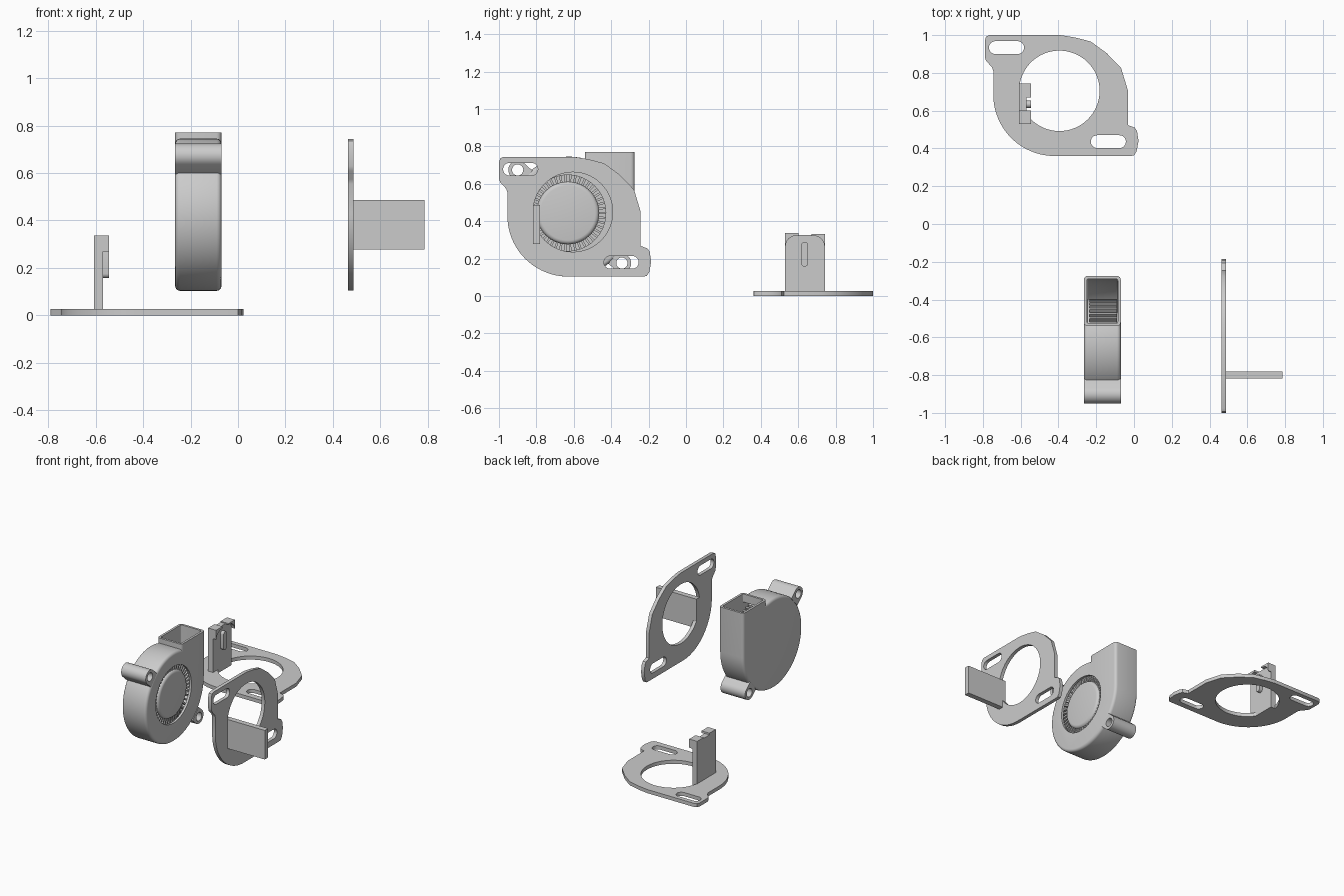
import bpy, bmesh
from math import sin, cos, acos, radians, degrees, pi, atan2
from mathutils import Vector, Matrix

if "Cube" in bpy.data.objects:
    bpy.data.objects.remove(bpy.data.objects["Cube"])


def prism(name, pts, lo, hi, axis='z', bevel=0.0):
    """Extrude a 2D outline along z (outline in x,y) or x (outline in y,z)."""
    bm = bmesh.new()
    put = (lambda p: (lo, p[0], p[1])) if axis == 'x' else (lambda p: (p[0], p[1], lo))
    face = bm.faces.new([bm.verts.new(put(p)) for p in pts])
    res = bmesh.ops.extrude_face_region(bm, geom=[face])
    top = [v for v in res['geom'] if isinstance(v, bmesh.types.BMVert)]
    d = Vector((hi - lo, 0, 0)) if axis == 'x' else Vector((0, 0, hi - lo))
    bmesh.ops.translate(bm, verts=top, vec=d)
    bmesh.ops.recalc_face_normals(bm, faces=bm.faces)
    if bevel:
        k = 0 if axis == 'x' else 2
        rim = [e for e in bm.edges if abs(e.verts[0].co[k] - e.verts[1].co[k]) < 1e-6]
        bmesh.ops.bevel(bm, geom=rim, offset=bevel, segments=4, profile=0.5, affect='EDGES')
    me = bpy.data.meshes.new(name)
    bm.to_mesh(me)
    bm.free()
    ob = bpy.data.objects.new(name, me)
    bpy.context.collection.objects.link(ob)
    return ob


def arc(cx, cy, rx, ry, a0, a1, n):
    return [(cx + rx * cos(radians(a0 + (a1 - a0) * i / n)),
             cy + ry * sin(radians(a0 + (a1 - a0) * i / n))) for i in range(n + 1)]


def circle(cx, cy, r, n=48):
    return arc(cx, cy, r, r, 0, 360, n)[:-1]


def slot(cx, cy, half, r):
    return arc(cx + half - r, cy, r, r, -90, 90, 12) + arc(cx - half + r, cy, r, r, 90, 270, 12)


def rect(x0, x1, y0, y1):
    return [(x0, y0), (x1, y0), (x1, y1), (x0, y1)]


def cut(ob, cutters):
    for c in cutters:
        m = ob.modifiers.new("cut", 'BOOLEAN')
        m.operation, m.object, m.solver = 'DIFFERENCE', c, 'EXACT'
        bpy.context.view_layer.update()
        dg = bpy.context.evaluated_depsgraph_get()
        me = bpy.data.meshes.new_from_object(ob.evaluated_get(dg))
        ob.modifiers.clear()
        ob.data = me
        bpy.data.objects.remove(c)


# Slotted mounting plate, shared by both brackets
def plate(name, thick):
    outline = [(-0.39, 1.0), (-0.31, 0.987), (-0.229, 0.966), (-0.145, 0.905), (-0.068, 0.825),
               (-0.033, 0.709), (-0.033, 0.524), (0.004, 0.51), (0.016, 0.492), (0.024, 0.44),
               (0.014, 0.385), (0.0, 0.363), (-0.02, 0.36)]
    outline += arc(-0.42, 0.685, 0.325, 0.325, 270, 180, 24)
    outline += [(-0.745, 0.81), (-0.752, 0.83), (-0.784, 0.865), (-0.79, 0.885),
                (-0.79, 0.97), (-0.783, 0.992), (-0.765, 1.0)]
    ob = prism(name, outline, 0, thick)
    cut(ob, [prism("c", circle(-0.395, 0.705, 0.213, 64), -1, 1),
             prism("c", slot(-0.675, 0.934, 0.093, 0.034), -1, 1),
             prism("c", slot(-0.136, 0.436, 0.093, 0.034), -1, 1)])
    return ob


# Lying bracket: plate, upright wall, rib and two corner hooks
plate("flat_bracket_plate", 0.026)
prism("flat_bracket_wall", rect(0.53, 0.742, 0, 0.325), -0.608, -0.57, 'x')
prism("wall_rib", arc(0.634, 0.27, 0.019, 0.019, 0, 180, 12)
      + arc(0.634, 0.176, 0.019, 0.019, 180, 360, 12), -0.575, -0.545, 'x')
for name, s, top in (("hook_left", -1, 0.337), ("hook_right", 1, 0.332)):
    e = 0.636 + s * 0.1065
    pts = [(e, 0.27), (e, top), (e - s * 0.072, top), (e - s * 0.072, 0.322)]
    pts += [(e - s * (0.06 - 0.056 * sin(t)), 0.27 + 0.052 * cos(t))
            for t in [pi / 2 * i / 8 for i in range(9)]]
    prism(name, pts, -0.608, -0.545, 'x')

# Standing bracket: same plate turned upright, with a plain tab
turn = Matrix(((0, 0, 1, 0.463), (1, 0, 0, -0.21), (0, 1, 0, -0.256), (0, 0, 0, 1)))
plate("standing_bracket_plate", 0.025).data.transform(turn)
prism("standing_bracket_tab", rect(-0.818, -0.78, 0.278, 0.487), 0.463, 0.786, 'x')


# Blower housing: scroll outline in y,z, inset by wall thickness t
def scroll(t, top):
    r = 0.321 - t
    a = degrees(acos((0.084 + t) / r))
    return ([(-0.275 - t, top)] + arc(-0.625, 0.45, 0.35 - t, 0.347 - t, 0, -90, 24)
            + arc(-0.625, 0.424, r, r, 270, a, 44)[1:] + [(-0.541 + t, top)])


X0, X1 = -0.265, -0.07
IY, IZ = -0.632, 0.444
housing = prism("blower_housing", scroll(0, 0.85), X0, X1, 'x', 0.02)
cut(housing, [prism("c", rect(-1.5, 0.5, 0.77, 1.5), -1, 1, 'x'),
              prism("c", scroll(0.016, 0.95), X0 + 0.016, X1 - 0.016, 'x', 0.008),
              prism("c", circle(IY, IZ, 0.203, 64), -0.15, 0.1, 'x')])

# Screw lugs on opposite corners
for name, y, z, inner in (("upper_lug", -0.9, 0.674, 0.31), ("lower_lug", -0.343, 0.176, 0.322)):
    v = Vector((y + 0.625, z - 0.424))
    ang, u = degrees(atan2(v.y, v.x)), v.normalized()
    n = Vector((-u.y, u.x)) * 0.05
    base = Vector((-0.625, 0.424)) + u * inner
    pts = arc(y, z, 0.05, 0.05, ang - 90, ang + 90, 16) + [tuple(base + n), tuple(base - n)]
    lug = prism(name, pts, X0, X1, 'x')
    cut(lug, [prism("c", circle(y, z, 0.03, 24), -1, 1, 'x')])

# Impeller: hub, back disc and a ring of blades
prism("impeller_hub", circle(IY, IZ, 0.168, 64), -0.24, -0.075, 'x', 0.022)
prism("impeller_disc", circle(IY, IZ, 0.235, 64), -0.245, -0.235, 'x')
COUNT = 46
for i in range(COUNT):
    a = 2 * pi * i / COUNT
    u = Vector((cos(a), sin(a)))
    n = Vector((-u.y, u.x)) * 0.006
    c = Vector((IY, IZ))
    prism(f"blade_{i:02d}", [tuple(p) for p in (c + u * 0.16 - n, c + u * 0.235 - n,
                                               c + u * 0.235 + n, c + u * 0.16 + n)],
          -0.24, -0.09, 'x')

# Smooth the curved walls, keep the edges crisp
for ob in bpy.context.collection.objects:
    ob.select_set(True)
bpy.context.view_layer.objects.active = housing
bpy.ops.object.shade_smooth_by_angle(angle=radians(28))
